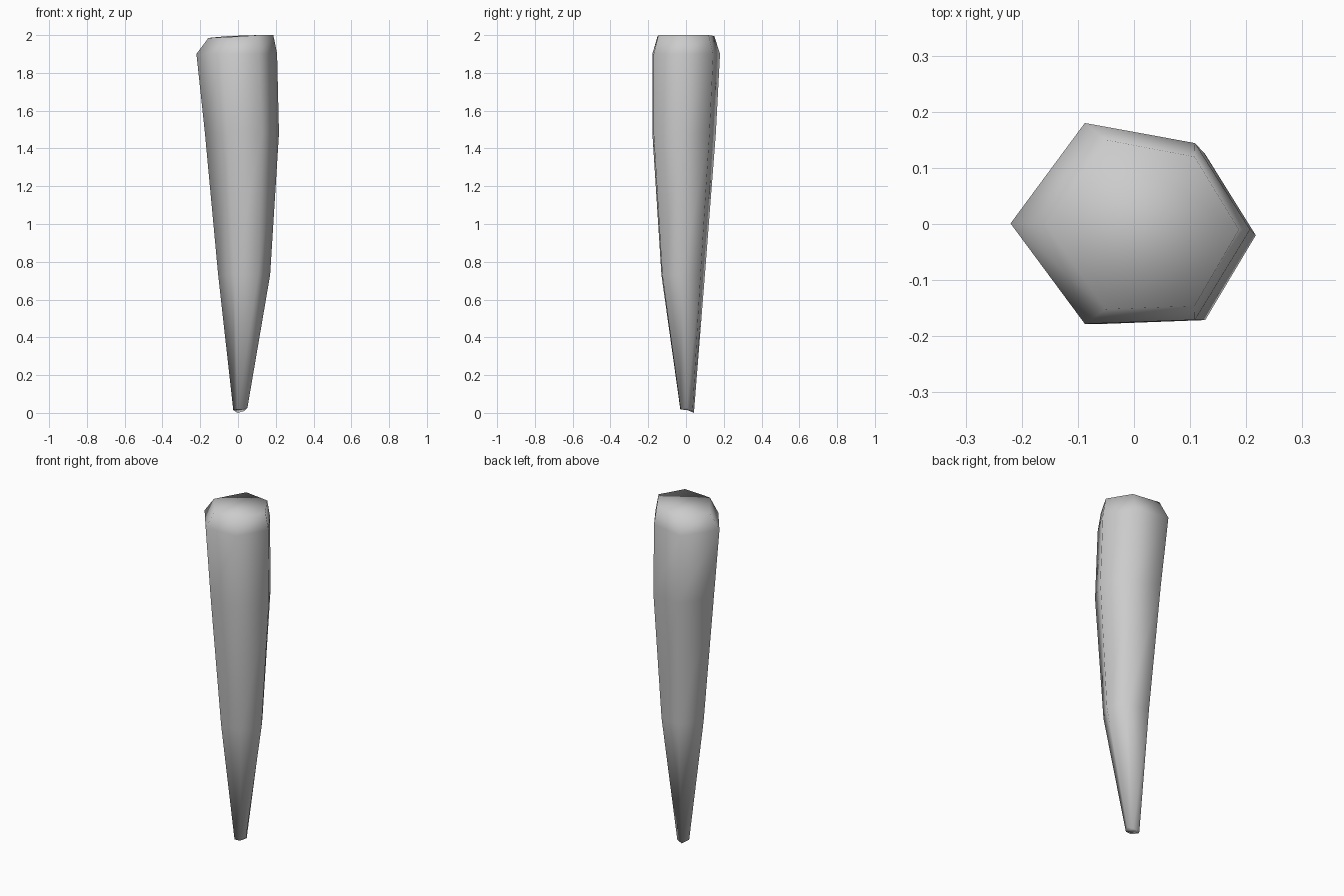
import bpy, bmesh

if "Cube" in bpy.data.objects:
    bpy.data.objects.remove(bpy.data.objects["Cube"])

# Irregular six-sided section as fractions of each ring's extents
section = [(0, .5), (.31, 0), (.77, .02), (1, .47), (.77, .9), (.31, 1)]

# Rings: left, right, front, back, height of each corner
rings = [
    (-.025, .05, -.03, .042, (.015, .018, .02, .028, .01, 0)),
    (-.105, .17, -.13, .10, (.73,) * 6),
    (-.175, .217, -.178, .158, (1.48,) * 6),
    (-.22, .207, -.178, .18, (1.9,) * 6),
    (-.157, .187, -.152, .15, (1.985, 1.99, 2, 2, 2, 1.995)),
]

# Tapered wooden stake
bm = bmesh.new()
loops = []
for x0, x1, y0, y1, heights in rings:
    loops.append([bm.verts.new((x0 + (x1 - x0) * u, y0 + (y1 - y0) * v, z))
                  for (u, v), z in zip(section, heights)])
for low, high in zip(loops, loops[1:]):
    for i in range(6):
        j = (i + 1) % 6
        bm.faces.new((low[i], low[j], high[j], high[i]))

# End caps
bm.faces.new(loops[-1])
bm.faces.new(loops[0][::-1])
bmesh.ops.recalc_face_normals(bm, faces=bm.faces)
for face in bm.faces:
    face.smooth = True

mesh = bpy.data.meshes.new("stake")
bm.to_mesh(mesh)
bm.free()
stake = bpy.data.objects.new("stake", mesh)
bpy.context.collection.objects.link(stake)
